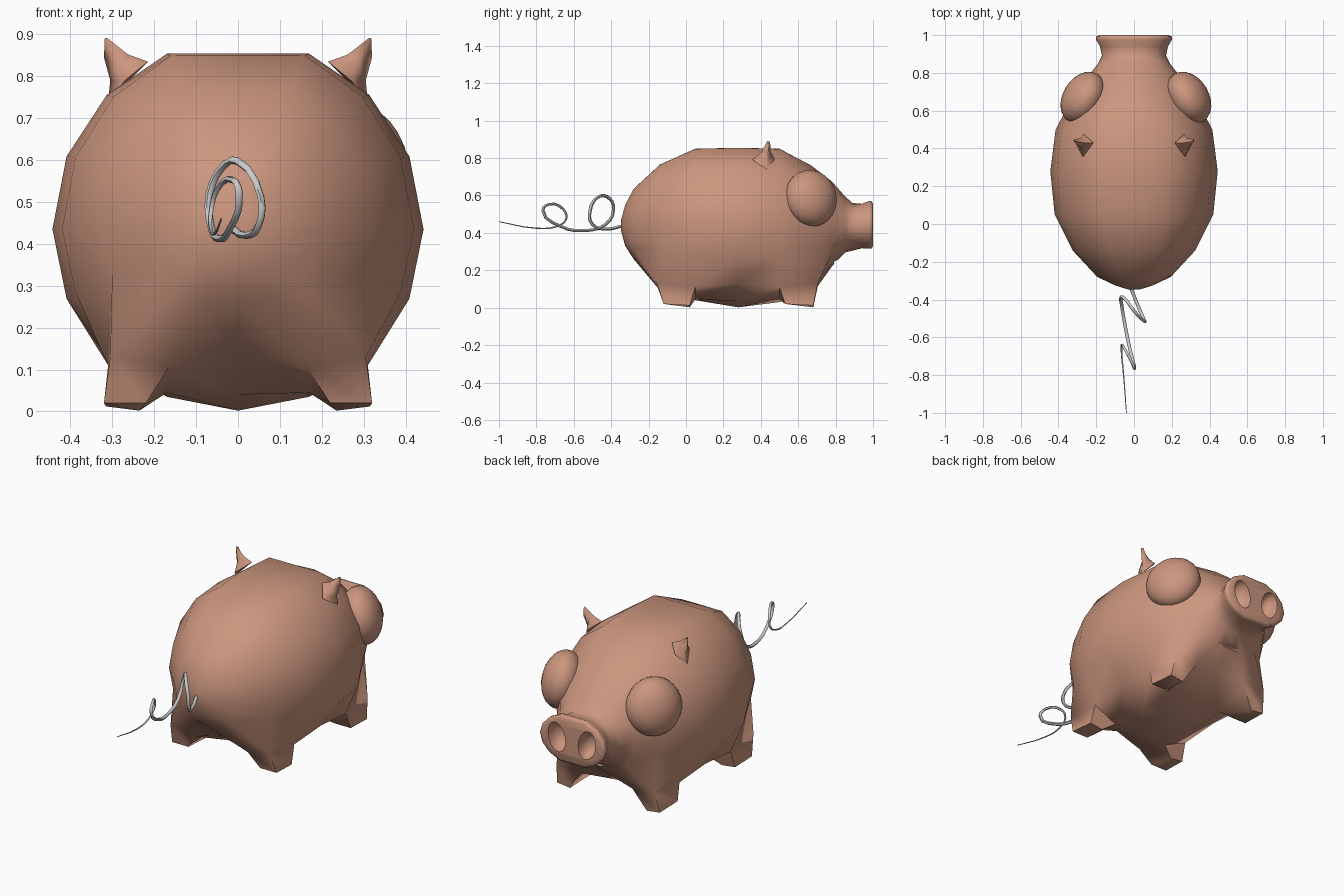
import bpy, bmesh, math
from mathutils import Vector

if "Cube" in bpy.data.objects:
    bpy.data.objects.remove(bpy.data.objects["Cube"])

skin = bpy.data.materials.new("clay_skin")
skin.diffuse_color = (0.60, 0.305, 0.21, 1)
skin.use_nodes = True
skin.node_tree.nodes["Principled BSDF"].inputs["Base Color"].default_value = skin.diffuse_color


def finish(ob, angle=40, mat=skin):
    if mat:
        ob.data.materials.append(mat)
    bpy.ops.object.select_all(action='DESELECT')
    ob.select_set(True)
    bpy.context.view_layer.objects.active = ob
    bpy.ops.object.shade_smooth_by_angle(angle=math.radians(angle))


def from_bmesh(name, bm):
    bmesh.ops.recalc_face_normals(bm, faces=bm.faces)
    me = bpy.data.meshes.new(name)
    bm.to_mesh(me)
    bm.free()
    ob = bpy.data.objects.new(name, me)
    bpy.context.collection.objects.link(ob)
    return ob


def ellipsoid(name, loc, size, segs=24, rings=14, rot=(0, 0, 0)):
    bpy.ops.mesh.primitive_uv_sphere_add(segments=segs, ring_count=rings, radius=1,
                                         location=loc, rotation=rot)
    ob = bpy.context.object
    ob.name = name
    ob.scale = size
    return ob


# Body sections along y: y, centre z, half width, height above, depth below
SECTIONS = [(-.347, .44, .03, .03, .03), (-.325, .44, .10, .11, .11),
            (-.28, .44, .195, .195, .18), (-.14, .44, .325, .325, .29),
            (.05, .435, .42, .415, .395), (.28, .435, .443, .42, .433),
            (.50, .435, .415, .415, .405), (.67, .44, .325, .32, .28),
            (.78, .44, .245, .235, .22), (.85, .44, .19, .155, .145),
            (.89, .435, .17, .125, .13), (.94, .44, .18, .125, .132),
            (.975, .44, .20, .14, .135), (.992, .44, .20, .14, .135),
            (1.0, .44, .185, .125, .12)]


def surface(sec, deg):
    y, cz, rx, up, down = sec
    s = math.sin(math.radians(deg))
    flat = 1.08 if y < .6 else 1           # flattened back
    z = up * min(1, flat * s) if s > 0 else down * s
    if y > .93 and abs(s) > .95:           # pinched snout outline
        z *= .92
    return Vector((rx * math.cos(math.radians(deg)), y, cz + z))


# Body with snout, 16-sided loft
bm = bmesh.new()
rings = [[bm.verts.new(surface(s, i * 22.5)) for i in range(16)] for s in SECTIONS]
leg_quads = {}
for k, (a, b) in enumerate(zip(rings, rings[1:])):
    for i in range(16):
        j = (i + 1) % 16
        # leave a hole where each leg is drawn out: i=9..10 left, 13..14 right
        quad = (a[i], a[j], b[j], b[i])
        if k in (3, 6) and i in (10, 13):
            leg_quads[k, i] = quad
        else:
            bm.faces.new(quad)
bm.faces.new(rings[0])
bm.faces.new(rings[-1])

# Legs: pull the opening's corners into a hip, then draw it down to a small foot
HIPS = {3: ((.305, -.155, .13), (.165, -.15, .105), (.31, .05, .11), (.17, .05, .045)),
        6: ((.31, .50, .11), (.17, .50, .045), (.30, .705, .13), (.165, .705, .115))}
FEET = {3: (-.12, .02), 6: (.53, .68)}
for (k, i), quad in leg_quads.items():
    sx = 1 if i == 13 else -1
    y0, y1 = FEET[k]
    rear_out, rear_in, front_out, front_in = HIPS[k]
    foot = ((.32, y0, .02), (.22, y0, .02), (.315, y1, .012), (.235, y1, .002))
    order = (1, 0, 2, 3) if i == 13 else (0, 1, 3, 2)
    low = []
    for v, o in zip(quad, order):
        v.co = Vector(HIPS[k][o]) * Vector((1, 0, 0)).x
        v.co.x *= sx
        p = foot[o]
        low.append(bm.verts.new((p[0] * sx, p[1], p[2])))
    for n in range(4):
        m = (n + 1) % 4
        bm.faces.new((quad[n], quad[m], low[m], low[n]))
    bm.faces.new(low)
body = from_bmesh("body", bm)

# Nostrils and mouth slit
cutters = [ellipsoid("nostril_cutter", (s * .092, 1.0, .445), (.052, .075, .08), 16, 10,
                     (0, s * .2, 0)) for s in (-1, 1)]
cutters.append(ellipsoid("mouth_cutter", (0, .82, .245), (.075, .05, .011), 16, 8))
for c in cutters:
    m = body.modifiers.new(c.name, 'BOOLEAN')
    m.operation = 'DIFFERENCE'
    m.object = c
    m.solver = 'EXACT'
bpy.context.view_layer.objects.active = body
for m in list(body.modifiers):
    bpy.ops.object.modifier_apply(modifier=m.name)
for c in cutters:
    bpy.data.objects.remove(c)
finish(body, 62)

for side, sx in (("left", -1), ("right", 1)):
    # Eyes: flattened balls lying on the cheeks
    turn = math.radians(31 if sx > 0 else 149)
    finish(ellipsoid(f"eye_{side}", (sx * .28 + .01, .668, .585), (.105, .148, .152),
                     rot=(0, math.radians(-12), turn)))

    # Ears: small pointed spikes with a flared base
    loops = [((.215, .43, .835), (.27, .355, .79), (.31, .43, .74), (.265, .475, .795)),
             ((.262, .43, .852), (.285, .405, .835), (.305, .43, .79), (.285, .452, .835)),
             ((.312, .438, .891), (.318, .435, .892), (.32, .442, .845), (.314, .45, .885))]
    bm = bmesh.new()
    vs = [[bm.verts.new((p[0] * sx, p[1], p[2])) for p in lp] for lp in loops]
    for a, b in zip(vs, vs[1:]):
        for i in range(4):
            j = (i + 1) % 4
            bm.faces.new((a[i], a[j], b[j], b[i]))
    bm.faces.new(vs[0])
    bm.faces.new(vs[-1])
    finish(from_bmesh(f"ear_{side}", bm), 85)

# Curly wire tail tapering to a point
PATH = [(-.02, -.33, .44), (.02, -.43, .42), (.05, -.50, .445), (.055, -.515, .51),
        (.00, -.46, .597), (-.04, -.405, .58), (-.068, -.387, .52), (-.065, -.43, .445),
        (-.045, -.55, .412), (-.02, -.67, .435), (.003, -.765, .52), (-.01, -.735, .552),
        (-.05, -.66, .53), (-.065, -.64, .475), (-.065, -.69, .435), (-.055, -.80, .425),
        (-.04, -1.0, .46)]
cu = bpy.data.curves.new("tail", 'CURVE')
cu.dimensions = '3D'
cu.bevel_depth = .009
cu.bevel_resolution = 1
cu.resolution_u = 3
cu.use_fill_caps = True
sp = cu.splines.new('BEZIER')
sp.bezier_points.add(len(PATH) - 1)
for i, (bp, p) in enumerate(zip(sp.bezier_points, PATH)):
    bp.co = p
    bp.handle_left_type = bp.handle_right_type = 'AUTO'
    bp.radius = 1 if i < 10 else max(.25, 1 - (i - 10) / 8)
tail = bpy.data.objects.new("tail", cu)
bpy.context.collection.objects.link(tail)
bpy.ops.object.select_all(action='DESELECT')
tail.select_set(True)
bpy.context.view_layer.objects.active = tail
bpy.ops.object.convert(target='MESH')
finish(bpy.context.object, 60, None)
